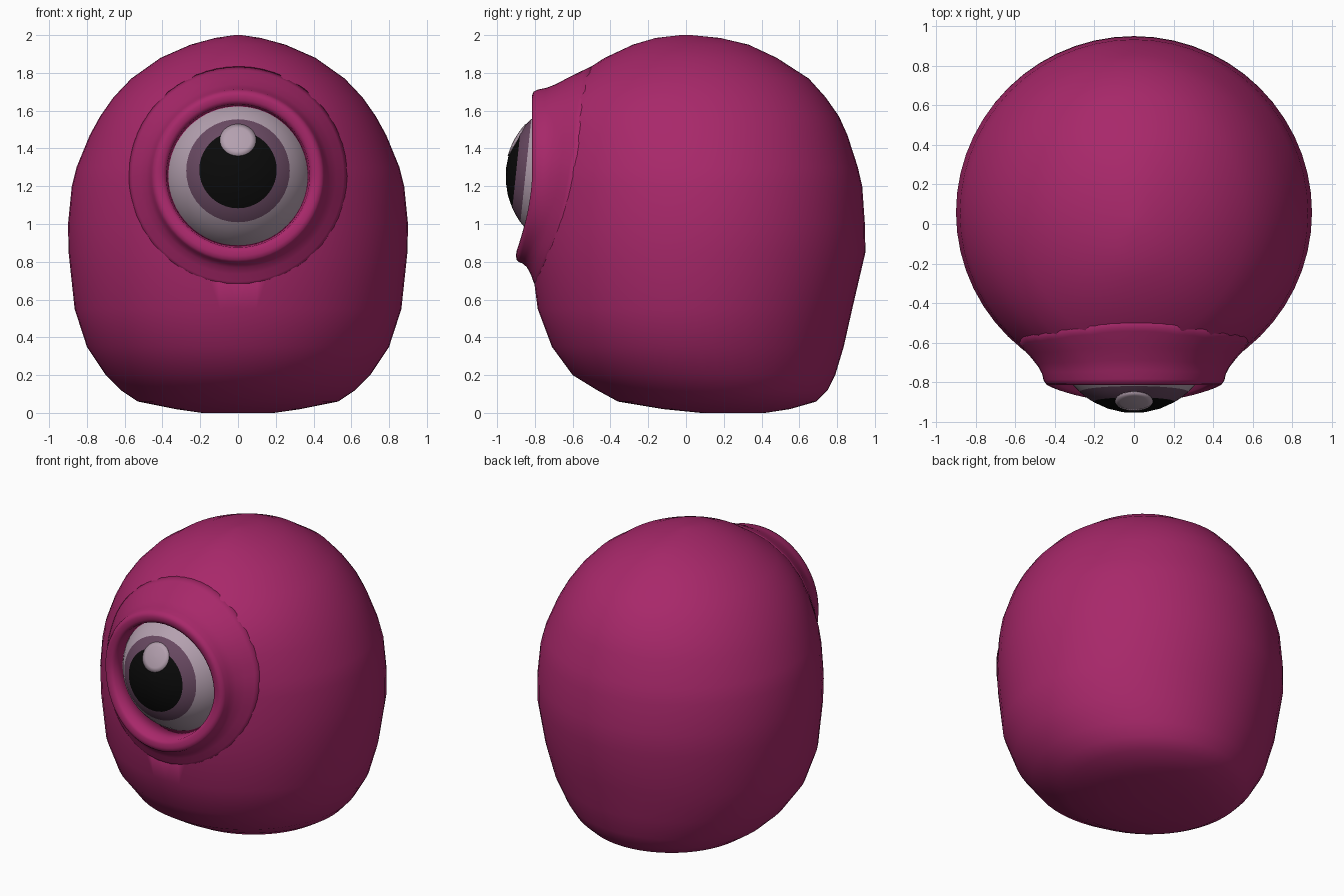
import bpy, bmesh, math
from mathutils import Vector

if "Cube" in bpy.data.objects:
    bpy.data.objects.remove(bpy.data.objects["Cube"])


def material(name, rgb):
    m = bpy.data.materials.new(name)
    m.diffuse_color = (*rgb, 1)
    m.use_nodes = True
    m.node_tree.nodes["Principled BSDF"].inputs["Base Color"].default_value = m.diffuse_color
    return m


PINK = material("magenta skin", (0.392, 0.021, 0.144))
WHITE = material("pale eye white", (0.456, 0.352, 0.429))
IRIS = material("dusky purple iris", (0.141, 0.067, 0.122))
BLACK = material("black pupil", (0.003, 0.003, 0.003))


def loft(name, rings, mats, wrap=False, rule=None):
    """Skin a list of equal rings; cap the ends, or join last to first."""
    bm = bmesh.new()
    rows = [[bm.verts.new(p) for p in ring] for ring in rings]
    n = len(rows[0])
    pairs = list(zip(rows, rows[1:]))
    if wrap:
        pairs.append((rows[-1], rows[0]))
    for i, (a, b) in enumerate(pairs):
        for j in range(n):
            k = (j + 1) % n
            f = bm.faces.new((a[j], a[k], b[k], b[j]))
            f.material_index = rule(i) if rule else 0
    if not wrap:
        bm.faces.new(rows[0])
        bm.faces.new(rows[-1])
    bmesh.ops.recalc_face_normals(bm, faces=bm.faces)
    me = bpy.data.meshes.new(name)
    bm.to_mesh(me)
    bm.free()
    for m in mats:
        me.materials.append(m)
    me.shade_smooth()
    ob = bpy.data.objects.new(name, me)
    bpy.context.collection.objects.link(ob)
    return ob


# Body sections: height, half width, front y, back y
SECTIONS = [
    (0.00, 0.19, 0.08, 0.42), (0.02, 0.33, -0.12, 0.55), (0.06, 0.53, -0.36, 0.69),
    (0.12, 0.62, -0.47, 0.75), (0.20, 0.70, -0.60, 0.79), (0.35, 0.80, -0.71, 0.835),
    (0.55, 0.865, -0.785, 0.88), (0.85, 0.897, -0.825, 0.95), (1.00, 0.90, -0.83, 0.947),
    (1.20, 0.88, -0.825, 0.933), (1.30, 0.855, -0.82, 0.91), (1.47, 0.785, -0.79, 0.855),
    (1.57, 0.73, -0.76, 0.81), (1.67, 0.66, -0.70, 0.74), (1.77, 0.565, -0.60, 0.65),
    (1.88, 0.41, -0.43, 0.48), (1.95, 0.25, -0.28, 0.33), (1.985, 0.12, -0.16, 0.18),
    (2.00, 0.02, -0.03, 0.03)]


def section(z):
    for a, b in zip(SECTIONS, SECTIONS[1:]):
        if z <= b[0]:
            t = (z - a[0]) / (b[0] - a[0])
            return [p + (q - p) * t for p, q in zip(a[1:], b[1:])]
    return SECTIONS[-1][1:]


def body_front(x, z):
    w, f, b = section(z)
    return (f + b) / 2 - (b - f) / 2 * math.sqrt(max(0, 1 - (x / w) ** 2))


def body_ring(z, n=56):
    w, f, b = section(z)
    angles = [2 * math.pi * i / n for i in range(n)]
    return [(w * math.sin(a), (f + b) / 2 - (b - f) / 2 * math.cos(a), z) for a in angles]


levels = [s[0] for s in SECTIONS]
body = loft("body", [body_ring(z) for z in levels], [PINK])

# Eye socket cut into the body
EYE_Z = 1.255


def disc(r, y, n=48):
    return [(r * math.sin(2 * math.pi * i / n), y,
             EYE_Z + r * math.cos(2 * math.pi * i / n)) for i in range(n)]


cutter = loft("socket_cutter", [disc(0.42, -1.2), disc(0.42, -0.5)], [PINK])
cutter.hide_render = True
mod = body.modifiers.new("socket", "BOOLEAN")
mod.operation = "DIFFERENCE"
mod.solver = "EXACT"
mod.object = cutter
bpy.context.view_layer.objects.active = body
bpy.ops.object.modifier_apply(modifier=mod.name)
bpy.data.objects.remove(cutter)

# Raised eye rim: radius, blend from body surface (0) to crest (1)
PROFILE = [(0.60, 0), (0.56, 0.04), (0.52, 0.14), (0.485, 0.32), (0.465, 0.55),
           (0.457, 0.80), (0.445, 0.95), (0.425, 1.0), (0.40, 0.97), (0.38, 0.85)]


def rim_ring(r, t, n=64):
    pts = []
    for i in range(n):
        a = 2 * math.pi * i / n
        x, z = r * math.sin(a), EYE_Z + r * math.cos(a)
        crest = -0.815 - 0.085 * max(0, -math.cos(a)) ** 1.6
        y = body_front(x, z)
        pts.append((x, y + (crest - y) * t + (0.012 if t == 0 else 0), z))
    return pts


rings = [rim_ring(r, t) for r, t in PROFILE] + [disc(0.365, -0.70, 64)]
loft("eye_rim", rings, [PINK], wrap=True)

# Eyeball, with rings about a slightly raised gaze
CENTRE = Vector((0, -0.545, 1.25))


def ball_ring(tilt, radius, angle, n=40):
    e, th = math.radians(tilt), math.radians(angle)
    d = Vector((0, -math.cos(e), math.sin(e)))
    side = Vector((1, 0, 0))
    up = d.cross(side)
    return [CENTRE + radius * (math.cos(th) * d + math.sin(th) * (
        math.cos(2 * math.pi * i / n) * side + math.sin(2 * math.pi * i / n) * up))
        for i in range(n)]


stops = [1, 10, 20, 30, 36, 42, 50, 58, 66, 75, 90, 110, 130, 150, 179]
eye = loft("eyeball", [ball_ring(6, 0.41, a) for a in stops], [BLACK, IRIS, WHITE],
           rule=lambda i: 0 if stops[i] < 30 else 1 if stops[i] < 42 else 2)

# Thin highlight plate on the pupil
loft("eye_highlight", [ball_ring(29, 0.414, a) for a in (0.5, 5, 9.5, 13.4)]
     + [ball_ring(29, 0.407, 13.4)], [WHITE])
